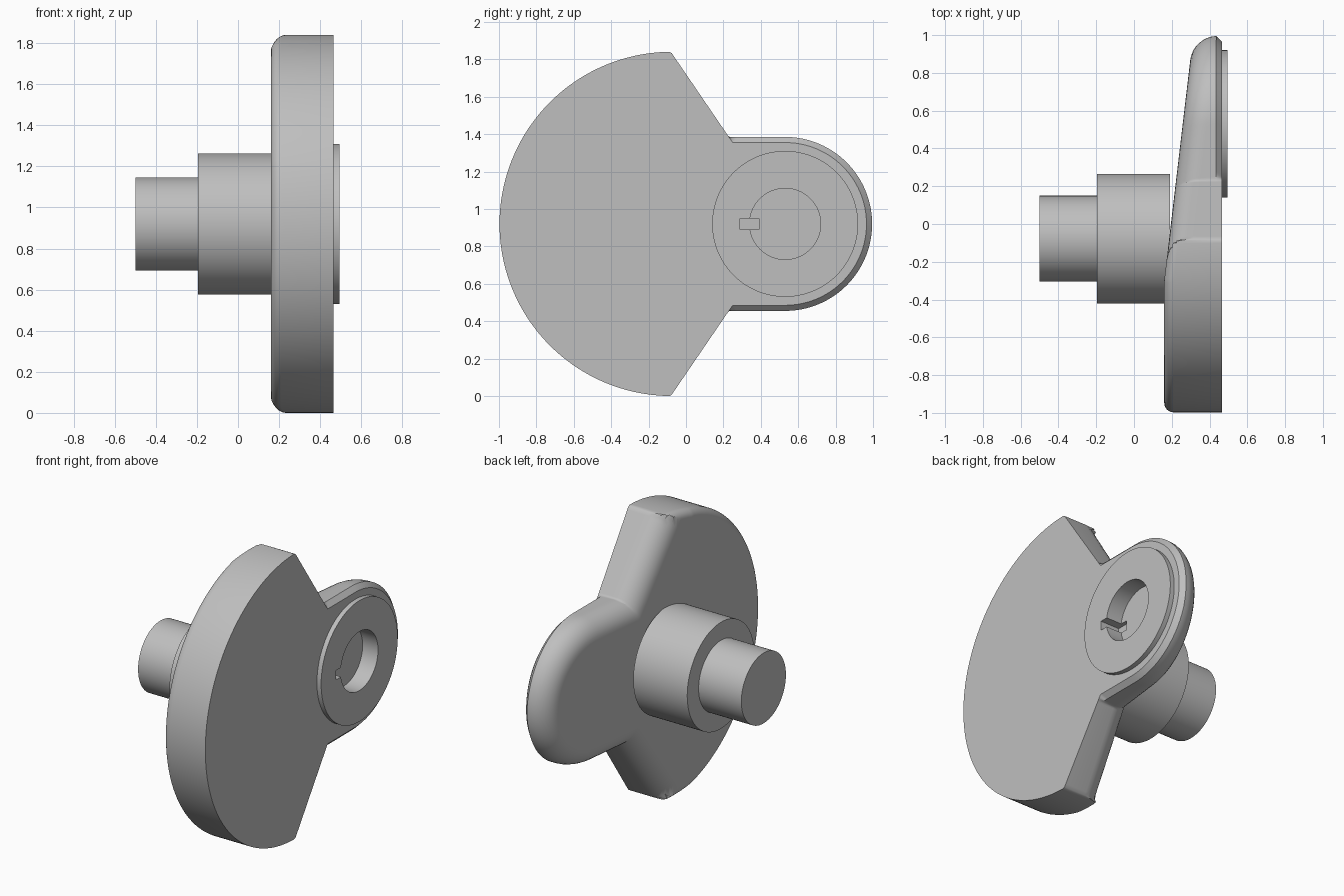
import bpy, bmesh, math
from mathutils import Matrix

cube = bpy.data.objects.get("Cube")
if cube:
    bpy.data.objects.remove(cube, do_unlink=True)

AXIS_Y, AXIS_Z = -0.077, 0.92      # main shaft axis
PIN_Y = 0.53                       # crank pin axis
DISC_R, NOSE_R = 0.92, 0.465
FRONT_X = 0.465
LINE_ANGLE, LINE_DIST = math.radians(34.3), 0.515
SEGMENTS = 480

steel = bpy.data.materials.new("steel_grey")
steel.use_nodes = True
steel.diffuse_color = (0.52, 0.52, 0.52, 1)
steel.node_tree.nodes["Principled BSDF"].inputs["Base Color"].default_value = (0.52, 0.52, 0.52, 1)


def finish(name, bm):
    bmesh.ops.recalc_face_normals(bm, faces=bm.faces)
    mesh = bpy.data.meshes.new(name)
    bm.to_mesh(mesh)
    bm.free()
    mesh.materials.append(steel)
    obj = bpy.data.objects.new(name, mesh)
    bpy.context.collection.objects.link(obj)
    return obj


def cylinder(name, x0, x1, radius, y):
    bm = bmesh.new()
    place = Matrix.Translation(((x0 + x1) / 2, y, AXIS_Z)) @ Matrix.Rotation(math.pi / 2, 4, "Y")
    bmesh.ops.create_cone(bm, cap_ends=True, segments=128, radius1=radius,
                          radius2=radius, depth=x1 - x0, matrix=place)
    return finish(name, bm)


def box(name, x0, x1, y0, y1, half_height):
    bm = bmesh.new()
    place = Matrix.Translation(((x0 + x1) / 2, (y0 + y1) / 2, AXIS_Z))
    scale = Matrix.Diagonal((x1 - x0, y1 - y0, 2 * half_height, 1))
    bmesh.ops.create_cube(bm, size=1, matrix=place @ scale)
    return finish(name, bm)


def reach(angle, disc_inset, flank_inset, nose_inset):
    """Distance from the shaft axis to the web outline, and whether the disc rim is hit."""
    c, s = math.cos(angle), abs(math.sin(angle))
    disc = DISC_R - disc_inset
    toward = c * math.cos(LINE_ANGLE) + s * math.sin(LINE_ANGLE)
    flank = (LINE_DIST - flank_inset) / toward if toward > 0.01 else 9
    nose = 0
    if c > 0:
        r, e = NOSE_R - nose_inset, PIN_Y - AXIS_Y
        nose = r / s if s > 1e-6 else 9
        if nose * c > e:
            nose = e * c + math.sqrt(max(r * r - (e * s) ** 2, 0))
    return max(min(disc, flank), nose), disc < flank and disc > nose


def back_x(y):
    return 0.16 + max(0, y + 0.3) * 0.118


# Web: outline rings run from the front face, around the rounded edge, to the back face
bm = bmesh.new()
angles = [2 * math.pi * i / SEGMENTS for i in range(SEGMENTS)]


def ring(disc_inset, flank_inset, nose_inset, x_rule, scale=1):
    verts = []
    for a in angles:
        d, rim = reach(a, disc_inset, flank_inset, nose_inset)
        y = AXIS_Y + scale * d * math.cos(a)
        verts.append(bm.verts.new((x_rule(y, rim), y, AXIS_Z + scale * d * math.sin(a))))
    return verts


RIM_FILLET, SIDE_FILLET = 0.05, 0.125
rings = [ring(0, 0, 0.03, lambda y, rim: FRONT_X),
         ring(0, 0, 0, lambda y, rim: FRONT_X - 0.03)]
for step in range(9):
    t = step / 8 * math.pi / 2
    inward, lift = 1 - math.cos(t), 1 - math.sin(t)
    rings.append(ring(RIM_FILLET * inward, SIDE_FILLET * inward, SIDE_FILLET * inward,
                      lambda y, rim: back_x(y) + lift * (RIM_FILLET if rim else SIDE_FILLET)))
for scale in (0.75, 0.5, 0.25):
    rings.append(ring(RIM_FILLET, SIDE_FILLET, SIDE_FILLET, lambda y, rim: back_x(y), scale))
for a, b in zip(rings, rings[1:]):
    for i in range(SEGMENTS):
        j = (i + 1) % SEGMENTS
        bm.faces.new((a[i], a[j], b[j], b[i]))
bm.faces.new(rings[0])
pole = bm.verts.new((back_x(AXIS_Y), AXIS_Y, AXIS_Z))
for i in range(SEGMENTS):
    bm.faces.new((rings[-1][i], rings[-1][(i + 1) % SEGMENTS], pole))
web = finish("crank_web", bm)

# Shafts and pin boss
journal = cylinder("main_journal", -0.195, 0.19, 0.343, AXIS_Y)
stub = cylinder("shaft_end", -0.5, -0.19, 0.227, AXIS_Y)
boss = cylinder("pin_boss", 0.44, 0.495, 0.39, PIN_Y)

# Blind pin hole with a key slot
cutters = [cylinder("hole_cutter", 0.385, 0.6, 0.19, PIN_Y),
           box("key_cutter", 0.36, 0.61, 0.29, 0.39, 0.03)]
for obj in (web, boss):
    bpy.context.view_layer.objects.active = obj
    for cutter in cutters:
        mod = obj.modifiers.new("cut", "BOOLEAN")
        mod.operation, mod.solver, mod.object = "DIFFERENCE", "EXACT", cutter
        bpy.ops.object.modifier_apply(modifier=mod.name)
for cutter in cutters:
    bpy.data.objects.remove(cutter, do_unlink=True)

# Smooth curved walls, keeping hard edges
bpy.ops.object.select_all(action="DESELECT")
for obj in (web, journal, stub, boss):
    obj.select_set(True)
bpy.context.view_layer.objects.active = web
bpy.ops.object.shade_smooth_by_angle(angle=math.radians(30))
